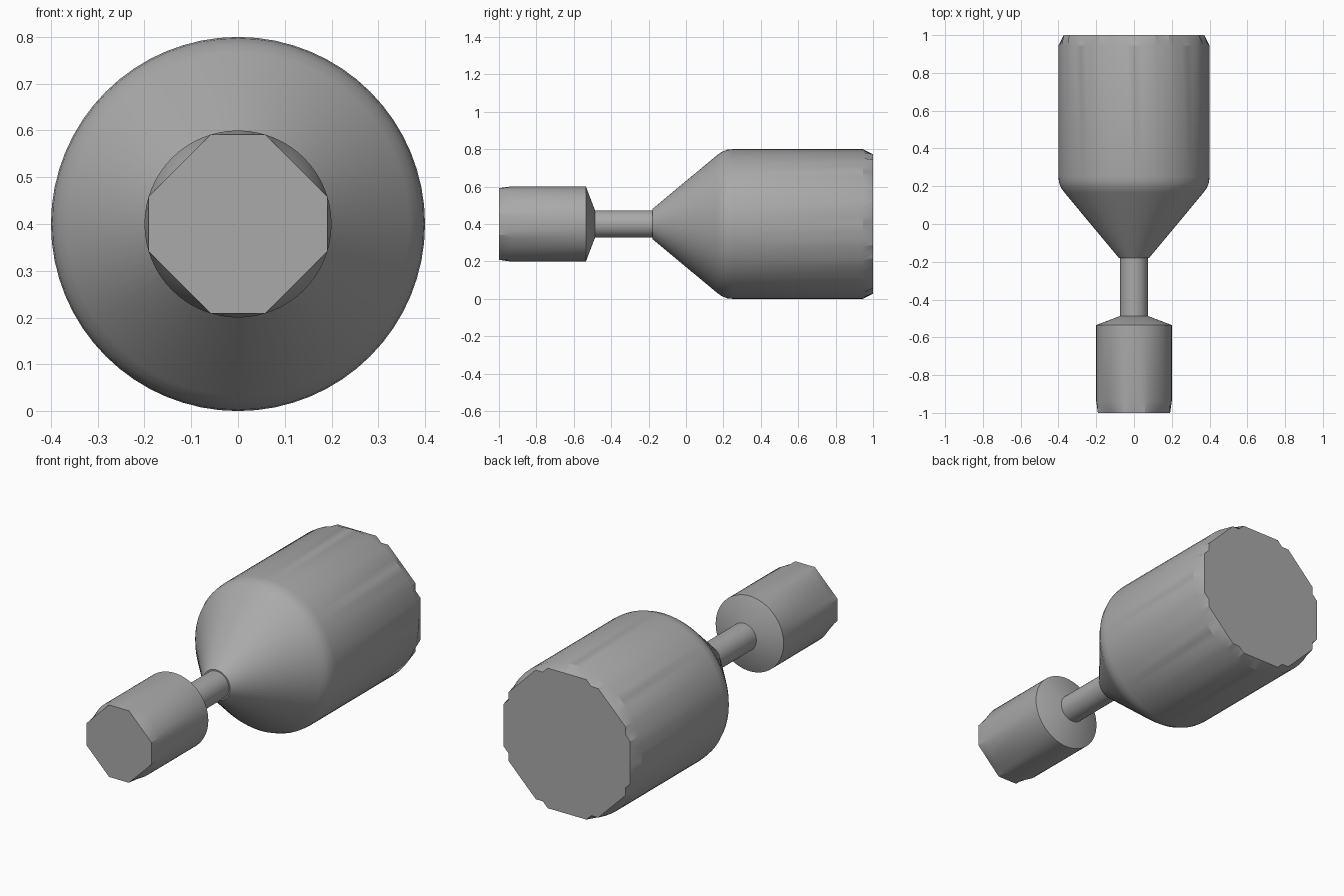
import bpy, bmesh, math

cube = bpy.data.objects.get("Cube")
if cube:
    bpy.data.objects.remove(cube, do_unlink=True)

AXIS_Z = 0.4
SEGMENTS = 64
STEP = 360 / SEGMENTS

grey = bpy.data.materials.new("grey")
GREY = (0.4, 0.4, 0.4, 1)
grey.use_nodes = True
grey.diffuse_color = GREY
grey.node_tree.nodes["Principled BSDF"].inputs["Base Color"].default_value = GREY


def polygon_point(corners, angle):
    """Point where a ray at this angle meets a polygon of sorted (angle, radius) corners."""
    ring = corners + [(corners[0][0] + 360, corners[0][1])]
    if angle < ring[0][0]:
        angle += 360
    for (a0, r0), (a1, r1) in zip(ring, ring[1:]):
        if angle <= a1:
            break
    a, b, t = (math.radians(v) for v in (a0, a1, angle))
    r = r0 * r1 * math.sin(b - a) / (r0 * math.sin(t - a) + r1 * math.sin(b - t))
    return r * math.cos(t), r * math.sin(t)


def circle(radius):
    return [(i * STEP, radius) for i in range(SEGMENTS)]


def turned(name, profile):
    """Loft (y, outline) rings along y; an outline is a radius or polygon corners."""
    bm = bmesh.new()
    rings = []
    for y, outline in profile:
        corners = outline if isinstance(outline, list) else circle(outline)
        ring = []
        for i in range(SEGMENTS):
            x, z = polygon_point(corners, i * STEP)
            ring.append(bm.verts.new((x, y, z + AXIS_Z)))
        rings.append(ring)
    for low, high in zip(rings, rings[1:]):
        for i in range(SEGMENTS):
            j = (i + 1) % SEGMENTS
            bm.faces.new((low[i], low[j], high[j], high[i]))
    bm.faces.new(rings[0])
    bm.faces.new(rings[-1])
    bmesh.ops.recalc_face_normals(bm, faces=bm.faces)
    mesh = bpy.data.meshes.new(name)
    bm.to_mesh(mesh)
    bm.free()
    mesh.materials.append(grey)
    obj = bpy.data.objects.new(name, mesh)
    bpy.context.collection.objects.link(obj)
    bpy.ops.object.select_all(action="DESELECT")
    obj.select_set(True)
    bpy.context.view_layer.objects.active = obj
    bpy.ops.object.shade_smooth_by_angle(angle=math.radians(24))


# Handle end: octagon with narrow sides on the main axes
octagon = sorted(((q * 90 + s * 3 * STEP) % 360, 0.2) for q in range(4) for s in (-1, 1))

# Body end: eight flat sides with a small bite at every corner
notched = []
for k in range(8):
    middle = k * 45 + 22.5
    notched += [(middle - STEP, 0.389), (middle, 0.372), (middle + STEP, 0.389)]

turned("handle", [(-1, octagon), (-0.94, 0.2), (-0.535, 0.2), (-0.487, 0.074)])
turned("neck", [(-0.5, 0.073), (-0.16, 0.073)])
turned("body", [(-0.18, 0.08), (0.165, 0.367), (0.19, 0.385), (0.22, 0.397),
                (0.25, 0.4), (0.945, 0.4), (1, notched)])
